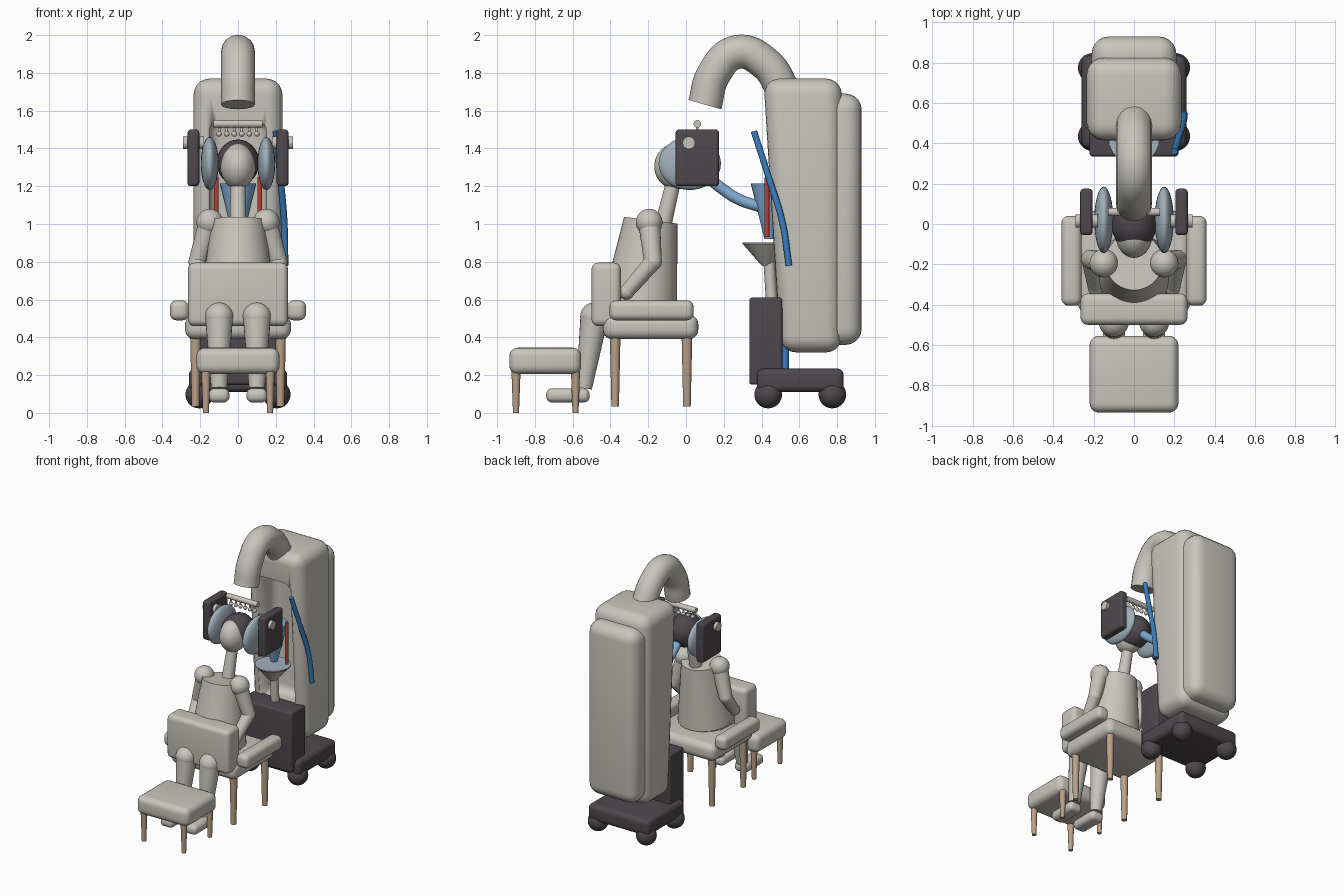
import bpy, bmesh, math
from mathutils import Vector, Matrix

if "Cube" in bpy.data.objects:
    bpy.data.objects.remove(bpy.data.objects["Cube"], do_unlink=True)


def material(name, rgb):
    m = bpy.data.materials.new(name)
    m.use_nodes = True
    m.diffuse_color = (*rgb, 1)
    m.node_tree.nodes["Principled BSDF"].inputs["Base Color"].default_value = (*rgb, 1)
    return m


CREAM = material("cream", (0.58, 0.56, 0.51))
DARK = material("charcoal", (0.075, 0.065, 0.073))
PALE = material("pale blue grey", (0.36, 0.44, 0.51))
SKY = material("light blue", (0.22, 0.43, 0.68))
BLUE = material("blue", (0.04, 0.21, 0.52))
WOOD = material("wood", (0.50, 0.36, 0.25))
RED = material("red", (0.50, 0.05, 0.03))


def finish(name, bm, mat, angle=40):
    bmesh.ops.recalc_face_normals(bm, faces=bm.faces)
    me = bpy.data.meshes.new(name)
    bm.to_mesh(me)
    bm.free()
    me.materials.append(mat)
    ob = bpy.data.objects.new(name, me)
    bpy.context.collection.objects.link(ob)
    bpy.ops.object.select_all(action="DESELECT")
    ob.select_set(True)
    bpy.context.view_layer.objects.active = ob
    bpy.ops.object.shade_smooth_by_angle(angle=math.radians(angle))
    return ob


def box(name, mat, x, y, z, r, slant=0):
    """Rounded box from (min, max) ranges; slant sets the lower front edge back."""
    bm = bmesh.new()
    bmesh.ops.create_cube(bm, size=1)
    for v in bm.verts:
        low_front = v.co.y < 0 and v.co.z < 0
        v.co = [a + (b - a) * (c + 0.5) for (a, b), c in zip((x, y, z), v.co)]
        if low_front:
            v.co.y += slant
    bmesh.ops.bevel(bm, geom=bm.edges[:], offset=r, segments=5, profile=0.5,
                    affect="EDGES", clamp_overlap=True)
    return finish(name, bm, mat)


def rod(name, mat, a, b, r1, r2=None, sides=24):
    """Straight or tapered rod from a to b."""
    a, b = Vector(a), Vector(b)
    bm = bmesh.new()
    turn = (b - a).to_track_quat("Z", "Y").to_matrix().to_4x4()
    bmesh.ops.create_cone(bm, cap_ends=True, segments=sides, radius1=r1,
                          radius2=r1 if r2 is None else r2, depth=(b - a).length,
                          matrix=Matrix.Translation((a + b) / 2) @ turn)
    return finish(name, bm, mat)


def ball(name, mat, centre, radii):
    if not isinstance(radii, tuple):
        radii = (radii,) * 3
    bm = bmesh.new()
    bmesh.ops.create_uvsphere(bm, u_segments=32, v_segments=20, radius=1,
                              matrix=Matrix.Translation(centre) @ Matrix.Diagonal((*radii, 1)))
    return finish(name, bm, mat)


def hose(name, mat, points, r):
    """Round tube along a smooth path."""
    cu = bpy.data.curves.new(name, "CURVE")
    cu.dimensions = "3D"
    cu.bevel_depth, cu.bevel_resolution, cu.use_fill_caps = r, 6, True
    sp = cu.splines.new("BEZIER")
    sp.bezier_points.add(len(points) - 1)
    for p, co in zip(sp.bezier_points, points):
        p.co = co
        p.handle_left_type = p.handle_right_type = "AUTO"
    tmp = bpy.data.objects.new(name, cu)
    bpy.context.collection.objects.link(tmp)
    bm = bmesh.new()
    bm.from_mesh(tmp.evaluated_get(bpy.context.evaluated_depsgraph_get()).to_mesh())
    bpy.data.objects.remove(tmp, do_unlink=True)
    return finish(name, bm, mat)


# Cabinet with a hollow in its front, and its back pack
cabinet = box("cabinet", CREAM, (-0.235, 0.235), (0.41, 0.825), (0.32, 1.77), 0.085, 0.09)
cutter = box("alcove_cutter", CREAM, (-0.15, 0.15), (0.2, 0.66), (0.58, 1.55), 0.06)
cutter.hide_render = True
cut = cabinet.modifiers.new("alcove", "BOOLEAN")
cut.operation, cut.solver, cut.object = "DIFFERENCE", "EXACT", cutter
bpy.context.view_layer.objects.active = cabinet
bpy.ops.object.modifier_apply(modifier=cut.name)
bpy.data.objects.remove(cutter, do_unlink=True)
box("back_pack", CREAM, (-0.21, 0.21), (0.7, 0.93), (0.36, 1.69), 0.085)

# Hood pipe and hoses
hose("hood_pipe", CREAM, [(0, 0.10, 1.632), (0, 0.145, 1.79), (0, 0.27, 1.91),
                          (0, 0.42, 1.85), (0, 0.53, 1.68)], 0.09)
hose("side_hose", BLUE, [(0.2, 0.36, 1.49), (0.225, 0.44, 1.24), (0.245, 0.51, 1.01),
                         (0.25, 0.545, 0.78)], 0.017)
rod("drain_pipe", BLUE, (0.1, 0.525, 0.2), (0.1, 0.525, 0.4), 0.02)
hose("head_hose", SKY, [(0, 0.08, 1.28), (0, 0.2, 1.18), (0, 0.28, 1.13), (0, 0.4, 1.09)], 0.03)

# Alcove fittings
rod("blue_funnel", SKY, (0, 0.44, 0.92), (0, 0.44, 1.215), 0.025, 0.097)
rod("basin", CREAM, (0, 0.425, 0.78), (0, 0.425, 0.895), 0.025, 0.125)
rod("basin_rim", PALE, (0, 0.425, 0.894), (0, 0.425, 0.902), 0.127)
rod("basin_stem", CREAM, (0, 0.455, 0.56), (0, 0.44, 0.8), 0.03)
for side, s in (("left", 1), ("right", -1)):
    rod(f"{side}_red_tube", RED, (s * 0.115, 0.428, 0.93), (s * 0.115, 0.428, 1.25), 0.013)

# Wheeled cart
box("cart_base", DARK, (-0.26, 0.26), (0.375, 0.835), (0.11, 0.235), 0.035)
box("cart_upright", DARK, (-0.22, 0.22), (0.335, 0.51), (0.15, 0.61), 0.015)
for s in (-1, 1):
    for y in (0.435, 0.775):
        ball("cart_wheel", DARK, (s * 0.205, y, 0.097), 0.073)

# Chair and footstool
box("seat", CREAM, (-0.28, 0.28), (-0.44, 0.065), (0.39, 0.52), 0.05)
box("lap_panel", CREAM, (-0.265, 0.265), (-0.5, -0.345), (0.46, 0.795), 0.035)
box("stool_cushion", CREAM, (-0.22, 0.22), (-0.935, -0.555), (0.205, 0.345), 0.045)
for side, s in (("left", 1), ("right", -1)):
    box(f"{side}_armrest", CREAM, sorted((s * 0.26, s * 0.36)), (-0.405, 0.04), (0.49, 0.595), 0.035)
    for y in (-0.375, 0.005):
        rod("chair_leg", WOOD, (s * 0.225, y, 0.035), (s * 0.225, y, 0.4), 0.02, 0.028, 16)
    for y in (-0.9, -0.585):
        rod("stool_leg", WOOD, (s * 0.17, y, 0), (s * 0.17, y, 0.22), 0.016, 0.024, 16)

# Seated figure: body
rod("torso", CREAM, (0, -0.245, 0.56), (0, -0.187, 1.02), 0.2, 0.142, 40)
ball("pelvis", CREAM, (0, -0.23, 0.56), (0.17, 0.16, 0.09))
rod("neck", CREAM, (0, -0.125, 0.98), (0, -0.06, 1.25), 0.045, 0.038)
ball("face", CREAM, (0, -0.05, 1.305), (0.092, 0.118, 0.122))
ball("hair", DARK, (0, 0, 1.325), (0.112, 0.132, 0.122))

# Seated figure: limbs
for side, s in (("left", 1), ("right", -1)):
    shoulder, elbow, hand = [(s * x, y, z) for x, y, z in
                             ((0.15, -0.195, 1.01), (0.215, -0.175, 0.8), (0.19, -0.315, 0.64))]
    ball(f"{side}_shoulder", CREAM, shoulder, 0.07)
    rod(f"{side}_upper_arm", CREAM, elbow, shoulder, 0.047, 0.058)
    ball(f"{side}_elbow", CREAM, elbow, 0.047)
    rod(f"{side}_forearm", CREAM, hand, elbow, 0.038, 0.046)
    ball(f"{side}_hand", CREAM, hand, 0.04)
    knee, ankle = (s * 0.1, -0.485, 0.51), (s * 0.1, -0.54, 0.13)
    rod(f"{side}_thigh", CREAM, (s * 0.09, -0.2, 0.56), knee, 0.08, 0.075)
    ball(f"{side}_knee", CREAM, knee, 0.075)
    rod(f"{side}_shin", CREAM, ankle, knee, 0.042, 0.074)
    box(f"{side}_foot", CREAM, sorted((s * 0.045, s * 0.155)), (-0.74, -0.51), (0.055, 0.13), 0.032)

    # Ear cup, side plate and knob
    ball(f"{side}_ear_cup", PALE, (s * 0.15, 0.02, 1.32), (0.047, 0.165, 0.14))
    box(f"{side}_side_plate", DARK, sorted((s * 0.205, s * 0.267)), (-0.055, 0.175), (1.2, 1.5), 0.018)
    rod(f"{side}_knob", CREAM, (s * 0.18, 0.015, 1.43), (s * 0.29, 0.015, 1.43), 0.033)

# Overhead bar with hanging beads
rod("sensor_bar", CREAM, (-0.13, 0.06, 1.53), (0.13, 0.06, 1.53), 0.02)
for i in range(6):
    x = (i - 2.5) * 0.04
    rod("bead_stem", CREAM, (x, 0.06, 1.475), (x, 0.06, 1.53), 0.007, sides=10)
    ball("bead", CREAM, (x, 0.06, 1.477), 0.015)
